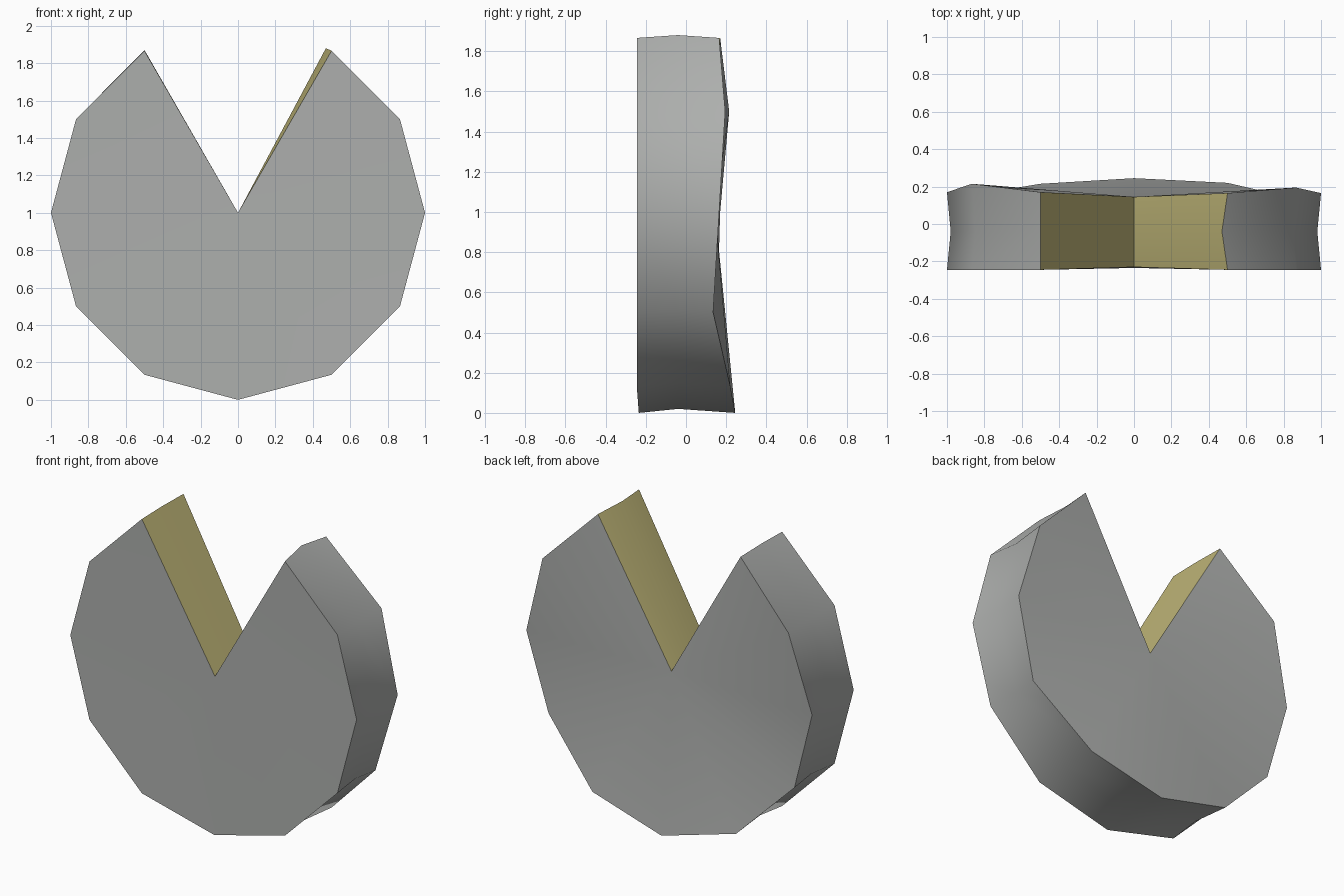
import bpy, bmesh, math

if "Cube" in bpy.data.objects:
    bpy.data.objects.remove(bpy.data.objects["Cube"])


def material(name, rgb):
    m = bpy.data.materials.new(name)
    m.diffuse_color = (*rgb, 1)
    m.use_nodes = True
    m.node_tree.nodes["Principled BSDF"].inputs["Base Color"].default_value = m.diffuse_color
    return m


# Back-face depth at each rim corner, clockwise from the right notch corner
BACK = [0.165, 0.195, 0.165, 0.135, 0.22, 0.245, 0.215, 0.155, 0.17, 0.215, 0.17]
MID_Y = -0.04

bm = bmesh.new()


def rim_point(deg, radius, y):
    a = math.radians(deg)
    return bm.verts.new((radius * math.cos(a), y, 1 + radius * math.sin(a)))


# Three rings: front, slightly pinched middle, uneven back
rings = [[], [], []]
for i, back_y in enumerate(BACK):
    deg = 60 - 30 * i
    rings[0].append(rim_point(deg, 1, -0.235 if i == 5 else -0.245))
    rings[1].append(rim_point(deg, 0.98, MID_Y))
    rings[2].append(rim_point(deg, 1, back_y))
rings[1][0].co = (0.47, MID_Y, 1.88)
rings[1][-1].co = (-0.5, MID_Y, 1.87)
centre = [bm.verts.new((0, y, 1)) for y in (-0.23, MID_Y, 0.145)]

# Front and back as fans around the notch point
for k in (0, 2):
    for a, b in zip(rings[k], rings[k][1:]):
        bm.faces.new((centre[k], a, b))

# Rim, then the two notch walls in the second colour
for k in (0, 1):
    for i in range(len(BACK) - 1):
        bm.faces.new((rings[k][i], rings[k][i + 1], rings[k + 1][i + 1], rings[k + 1][i]))
    for end in (0, -1):
        f = bm.faces.new((centre[k], rings[k][end], rings[k + 1][end], centre[k + 1]))
        f.material_index = 1

bmesh.ops.recalc_face_normals(bm, faces=bm.faces)
mesh = bpy.data.meshes.new("notched_wheel")
bm.to_mesh(mesh)
bm.free()
mesh.materials.append(material("stone grey", (0.42, 0.43, 0.42)))
mesh.materials.append(material("pale yellow", (0.56, 0.50, 0.20)))

wheel = bpy.data.objects.new("notched_wheel", mesh)
bpy.context.collection.objects.link(wheel)
bpy.context.view_layer.objects.active = wheel
wheel.select_set(True)
bpy.ops.object.shade_smooth_by_angle(angle=math.radians(40))
